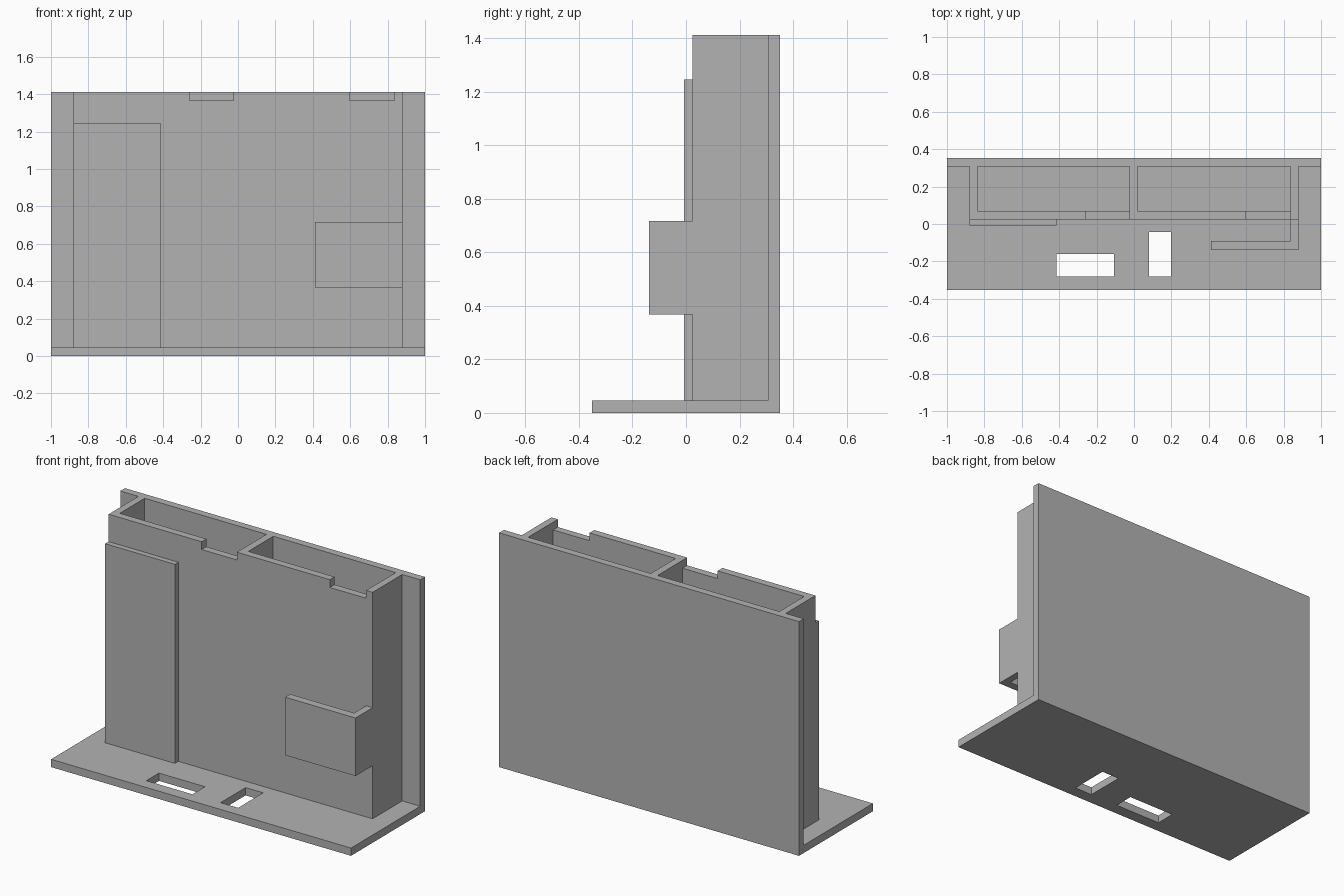
import bpy
import bmesh
from mathutils import Vector

cube = bpy.data.objects.get("Cube")
if cube:
    bpy.data.objects.remove(cube, do_unlink=True)

grey = bpy.data.materials.new("plain_grey")
grey.use_nodes = True
colour = (0.45, 0.45, 0.45, 1)
grey.diffuse_color = colour
grey.node_tree.nodes["Principled BSDF"].inputs["Base Color"].default_value = colour

BASE_TOP, TOP = 0.047, 1.412
PLATE_FRONT, BACK = 0.307, 0.352
WALL_FRONT, WALL_BACK = 0.025, 0.07
SIDE, INNER = 0.88, 0.837


def prism(name, points, extrusion):
    """Extrude a closed outline into a solid."""
    bm = bmesh.new()
    face = bm.faces.new([bm.verts.new(p) for p in points])
    moved = bmesh.ops.extrude_face_region(bm, geom=[face], use_keep_orig=True)
    verts = [g for g in moved["geom"] if isinstance(g, bmesh.types.BMVert)]
    bmesh.ops.translate(bm, verts=verts, vec=Vector(extrusion))
    bmesh.ops.recalc_face_normals(bm, faces=bm.faces)
    mesh = bpy.data.meshes.new(name)
    bm.to_mesh(mesh)
    bm.free()
    mesh.materials.append(grey)
    obj = bpy.data.objects.new(name, mesh)
    bpy.context.collection.objects.link(obj)
    return obj


def plan(name, outline, z0, z1):
    return prism(name, [(x, y, z0) for x, y in outline], (0, 0, z1 - z0))


def box(name, x0, x1, y0, y1, z0, z1):
    return plan(name, [(x0, y0), (x1, y0), (x1, y1), (x0, y1)], z0, z1)


def cut(target, cutter):
    mod = target.modifiers.new(cutter.name, "BOOLEAN")
    mod.operation, mod.solver, mod.object = "DIFFERENCE", "EXACT", cutter
    cutter.hide_render = True
    cutter.hide_viewport = True
    cutter.display_type = "WIRE"


# Base and back plate as one L-shaped section
section = [(-BACK, 0), (BACK, 0), (BACK, TOP), (PLATE_FRONT, TOP),
           (PLATE_FRONT, BASE_TOP), (-BACK, BASE_TOP)]
frame = prism("base_and_back_plate", [(-1, y, z) for y, z in section], (2, 0, 0))
cut(frame, box("wide_slot_cutter", -0.415, -0.108, -0.28, -0.16, -0.1, 0.15))
cut(frame, box("deep_slot_cutter", 0.08, 0.197, -0.28, -0.042, -0.1, 0.15))

# Two open-topped pockets: front wall, side walls and divider
divider_left, divider_right = -0.025, 0.02
housing = plan("pocket_walls", [
    (-SIDE, WALL_FRONT), (SIDE, WALL_FRONT), (SIDE, PLATE_FRONT),
    (INNER, PLATE_FRONT), (INNER, WALL_BACK),
    (divider_right, WALL_BACK), (divider_right, PLATE_FRONT),
    (divider_left, PLATE_FRONT), (divider_left, WALL_BACK),
    (-INNER, WALL_BACK), (-INNER, PLATE_FRONT), (-SIDE, PLATE_FRONT),
], BASE_TOP, TOP)

# Shallow notches in the top of the front wall
for name, x0, x1 in (("left", 0.595, INNER), ("right", -0.26, divider_left)):
    cut(housing, box(name + "_notch_cutter", x0, x1, -0.05, 0.12, 1.365, 1.5))

# Raised panel on the front wall
box("raised_panel", -SIDE, -0.415, -0.008, WALL_FRONT, BASE_TOP, 1.247)

# L-shaped hook standing off the front wall
plan("side_hook", [
    (INNER, WALL_FRONT), (INNER, -0.09), (0.412, -0.09),
    (0.412, -0.138), (SIDE, -0.138), (SIDE, WALL_FRONT),
], 0.367, 0.717)
